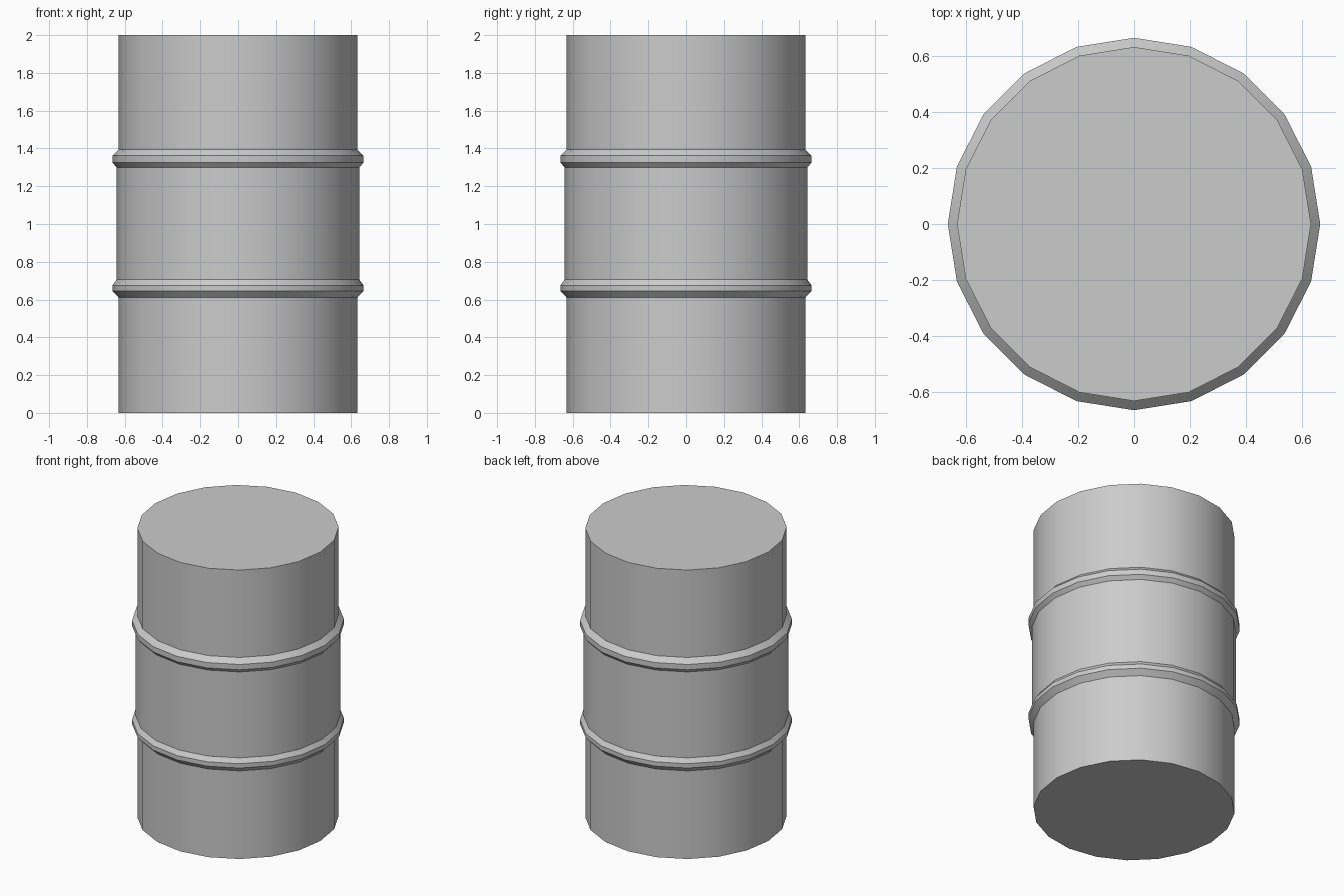
import bpy, bmesh
from math import pi, sin, cos, radians

if "Cube" in bpy.data.objects:
    bpy.data.objects.remove(bpy.data.objects["Cube"])

SIDES = 20
R_END, R_MID, R_RIB = 0.632, 0.643, 0.665

# Drum outline (radius, height) from bottom to top, with two raised ribs
profile = [
    (R_END, 0.0),
    (R_END, 0.61), (R_RIB, 0.645), (R_RIB, 0.675), (R_MID, 0.705),
    (R_MID, 1.30), (R_RIB, 1.325), (R_RIB, 1.362), (R_END, 1.395),
    (R_END, 2.0),
]

bm = bmesh.new()
rings = [[bm.verts.new((r * cos(2 * pi * i / SIDES), r * sin(2 * pi * i / SIDES), z))
          for i in range(SIDES)] for r, z in profile]

# Side walls
for low, high in zip(rings, rings[1:]):
    for i in range(SIDES):
        j = (i + 1) % SIDES
        bm.faces.new((low[i], low[j], high[j], high[i]))

# Flat lid and base
bm.faces.new(rings[-1])
bm.faces.new(rings[0][::-1])

mesh = bpy.data.meshes.new("drum")
bm.to_mesh(mesh)
bm.free()
drum = bpy.data.objects.new("drum", mesh)
bpy.context.collection.objects.link(drum)

# Smooth round the walls, crisp at the ribs and rims
bpy.context.view_layer.objects.active = drum
drum.select_set(True)
bpy.ops.object.shade_smooth_by_angle(angle=radians(30))
